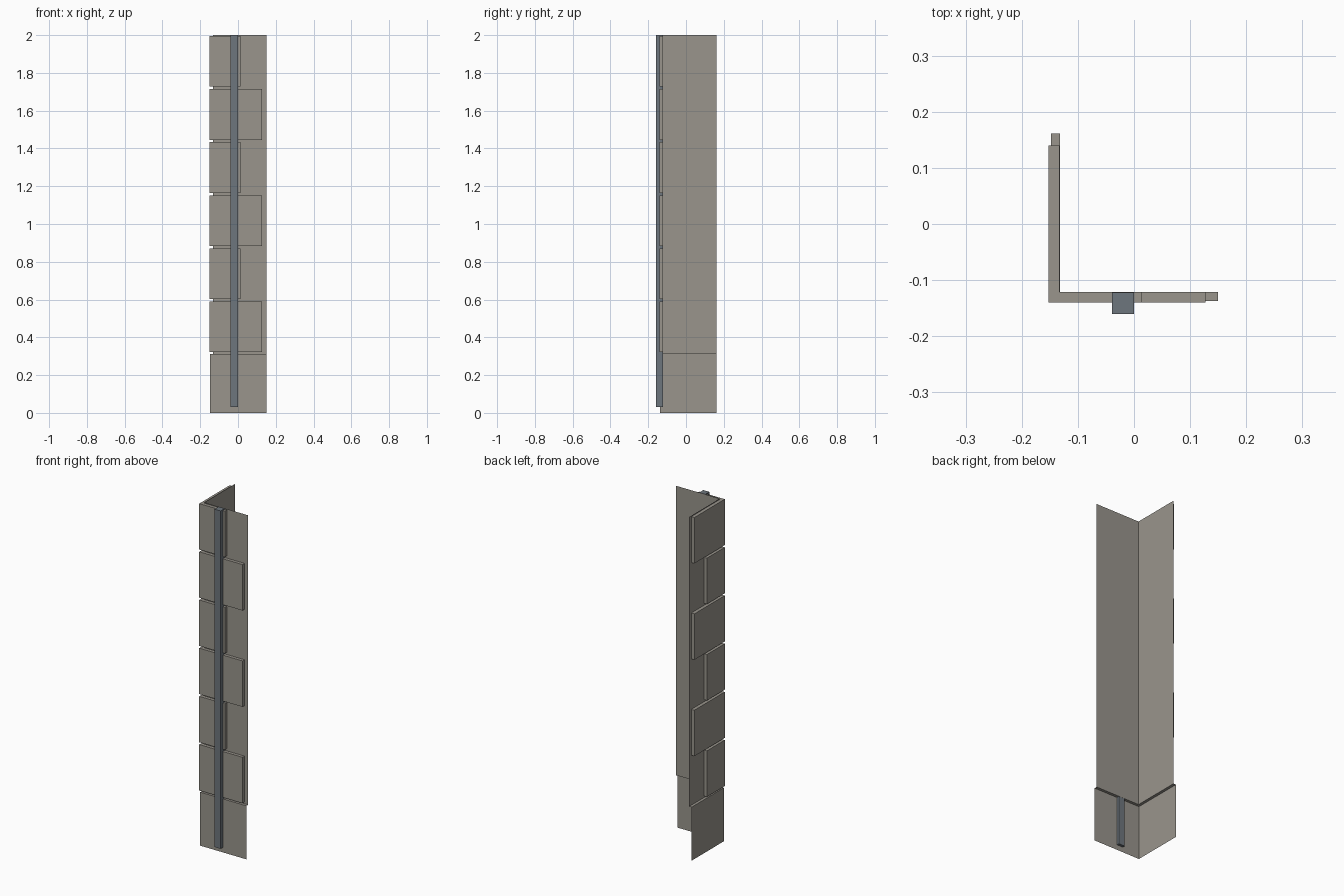
import bpy, bmesh

old = bpy.data.objects.get("Cube")
if old:
    bpy.data.objects.remove(old, do_unlink=True)


def material(name, rgb):
    m = bpy.data.materials.new(name)
    m.use_nodes = True
    m.diffuse_color = (*rgb, 1)
    m.node_tree.nodes["Principled BSDF"].inputs["Base Color"].default_value = (*rgb, 1)
    return m


stone = material("warm grey stone", (0.32, 0.30, 0.265))
metal = material("blue grey metal", (0.155, 0.18, 0.205))


def finish(bm, name, mat):
    mesh = bpy.data.meshes.new(name)
    bm.to_mesh(mesh)
    bm.free()
    mesh.materials.append(mat)
    ob = bpy.data.objects.new(name, mesh)
    bpy.context.collection.objects.link(ob)
    return ob


def prism(name, outline, z0, z1, mat):
    """Closed upright prism from a counter-clockwise outline."""
    bm = bmesh.new()
    base = bm.faces.new([bm.verts.new((x, y, z0)) for x, y in outline])
    top = bmesh.ops.extrude_face_region(bm, geom=[base])["geom"]
    verts = [v for v in top if isinstance(v, bmesh.types.BMVert)]
    bmesh.ops.translate(bm, verts=verts, vec=(0, 0, z1 - z0))
    bmesh.ops.recalc_face_normals(bm, faces=bm.faces)
    return finish(bm, name, mat)


# Thin corner wall: a stepped section swept round the corner
END_X, END_Y = 0.15, 0.161
OUT_X, OUT_Y = -0.148, -0.137
IN_X, IN_Y = -0.132, -0.121
STEP_Z, TOP_Z = 0.312, 2.0

bm = bmesh.new()
rows = []
for cx, cy, z in ((OUT_X, OUT_Y, 0), (OUT_X, OUT_Y, STEP_Z),
                  (IN_X, IN_Y, STEP_Z), (IN_X, IN_Y, TOP_Z)):
    rows.append([bm.verts.new(p) for p in ((cx, END_Y, z), (cx, cy, z), (END_X, cy, z))])
for low, high in zip(rows, rows[1:]):
    for i in range(2):
        bm.faces.new((low[i], low[i + 1], high[i + 1], high[i]))
finish(bm, "corner_wall", stone)

# Corner blocks, alternating the long leg between the two faces
FX, FY = -0.152, -0.14
BX, BY = IN_X - 0.0005, IN_Y - 0.0005
for i in range(6):
    ex, ey = (0.127, 0.025) if i % 2 == 0 else (0.013, 0.14)
    z = 0.322 + 0.281 * i
    prism(f"corner_block_{i + 1}",
          [(FX, FY), (ex, FY), (ex, BY), (BX, BY), (BX, ey), (FX, ey)],
          z, z + 0.268, stone)

# Downpipe on the front face
prism("downpipe", [(-0.039, -0.16), (0, -0.16), (0, -0.122), (-0.039, -0.122)],
      0.03, TOP_Z, metal)
